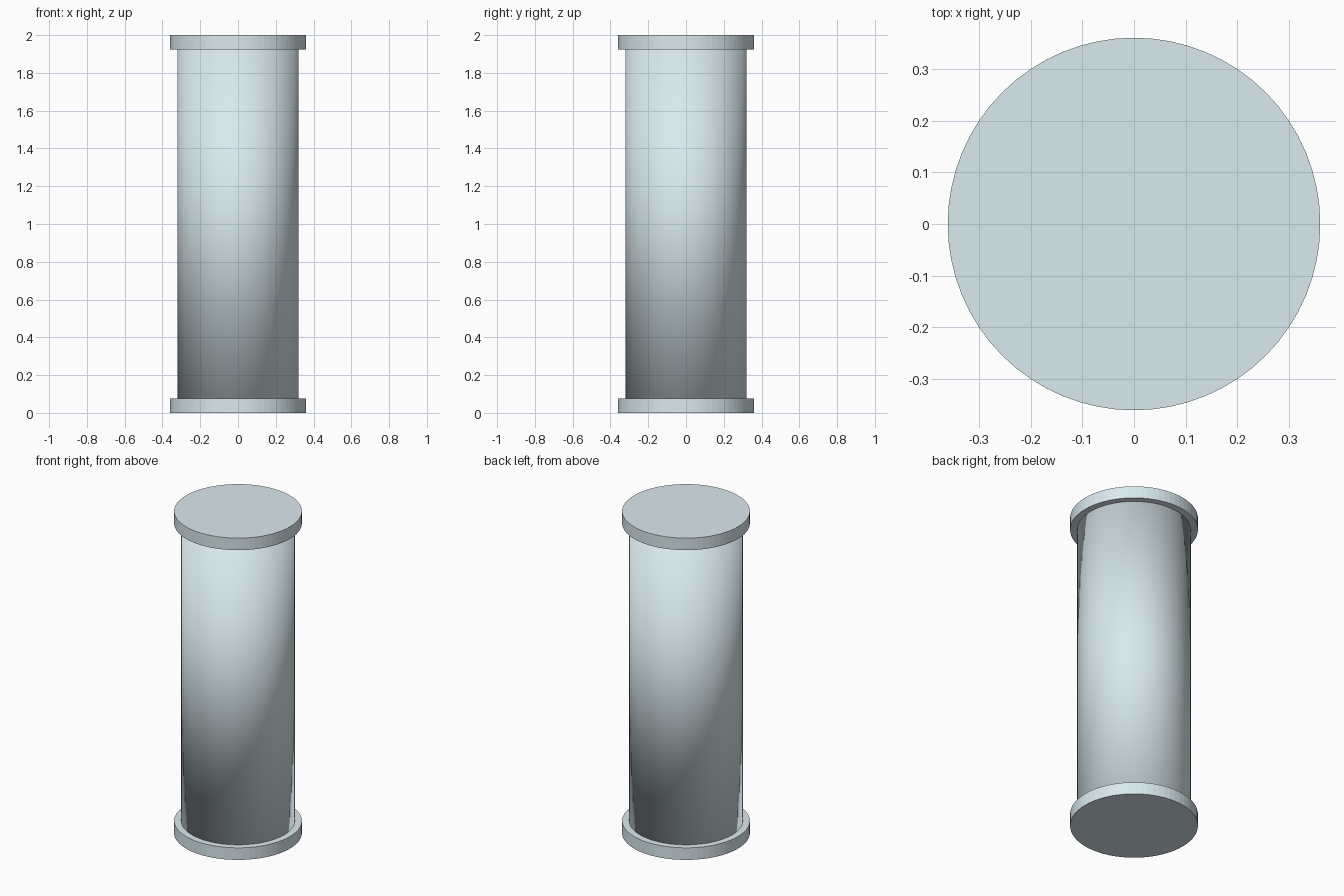
import bpy

if "Cube" in bpy.data.objects:
    bpy.data.objects.remove(bpy.data.objects["Cube"])

RADIUS, RIM_RADIUS = 0.32, 0.36
HEIGHT, RIM = 2.0, 0.075
SIDES = 64

mat = bpy.data.materials.new("pale_blue")
mat.diffuse_color = (0.70, 0.82, 0.86, 1)
mat.use_nodes = True
mat.node_tree.nodes["Principled BSDF"].inputs["Base Color"].default_value = mat.diffuse_color


def cylinder(name, radius, z0, z1):
    bpy.ops.mesh.primitive_cylinder_add(
        vertices=SIDES, radius=radius, depth=z1 - z0, location=(0, 0, (z0 + z1) / 2))
    obj = bpy.context.object
    obj.name = name
    obj.data.materials.append(mat)
    return obj


# Tube body, softly shaded all over, end caps included
cylinder("tube_body", RADIUS, RIM, HEIGHT - RIM)
bpy.ops.object.shade_smooth()

# Flat-faceted end discs
cylinder("bottom_cap", RIM_RADIUS, 0, RIM)
cylinder("top_cap", RIM_RADIUS, HEIGHT - RIM, HEIGHT)
